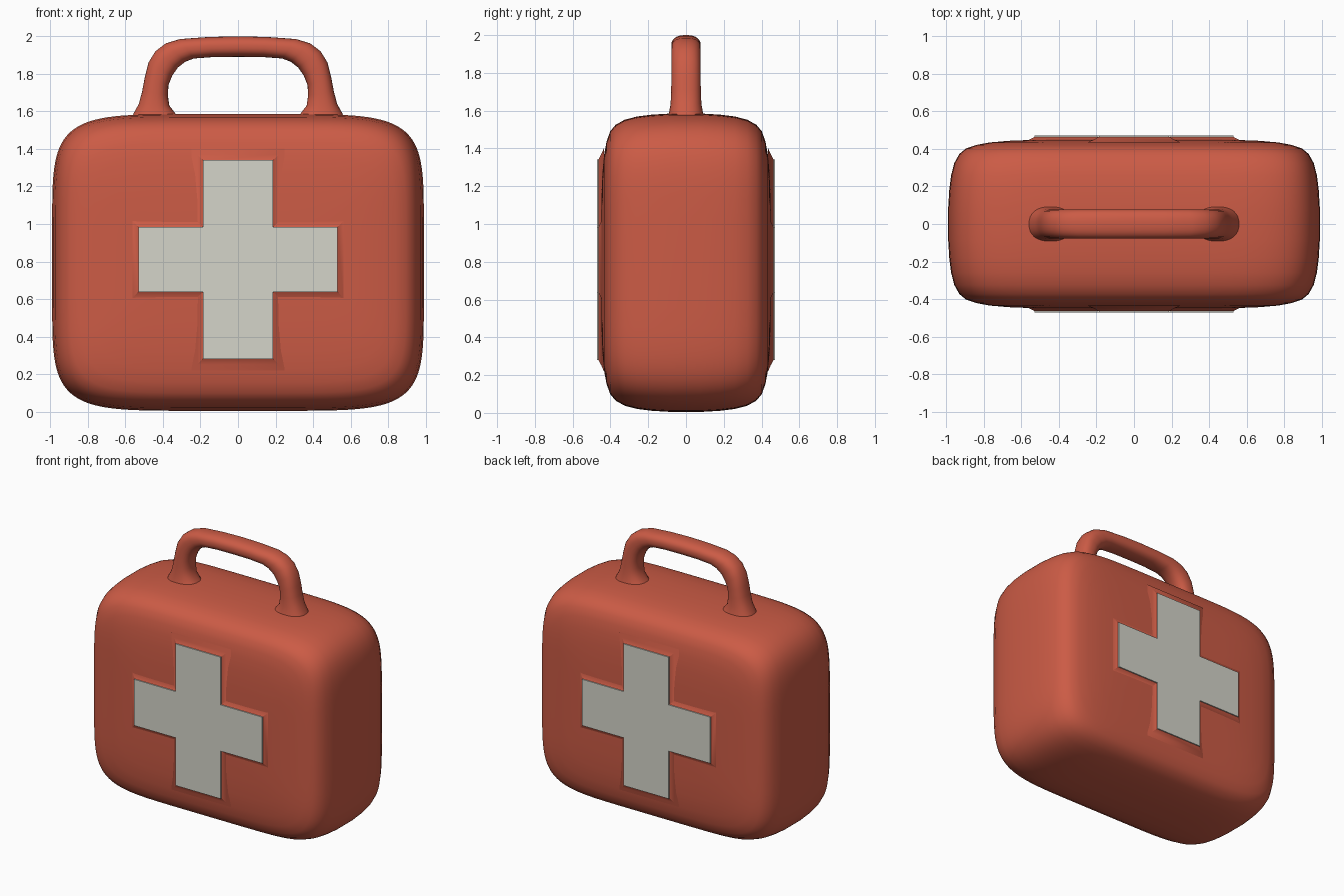
import bpy, bmesh, math

if "Cube" in bpy.data.objects:
    bpy.data.objects.remove(bpy.data.objects["Cube"])


def material(name, rgb):
    m = bpy.data.materials.new(name)
    m.diffuse_color = (*rgb, 1)
    m.use_nodes = True
    m.node_tree.nodes["Principled BSDF"].inputs["Base Color"].default_value = m.diffuse_color
    return m


RED = material("case red", (0.60, 0.105, 0.06))
WHITE = material("cross off white", (0.66, 0.66, 0.59))


def superellipse(a, b, n, count):
    """Rounded-rectangle outline as (u, v) pairs."""
    pts = []
    for i in range(count):
        t = 2 * math.pi * (i + 0.5) / count
        c, s = math.cos(t), math.sin(t)
        pts.append((a * math.copysign(abs(c) ** (2 / n), c),
                    b * math.copysign(abs(s) ** (2 / n), s)))
    return pts


def loft(name, rings, mats, angle, last_white=False, cap_start=True):
    """Skin a list of rings; optionally colour the last band and end cap white."""
    bm = bmesh.new()
    vr = [[bm.verts.new(p) for p in r] for r in rings]
    n = len(rings[0])
    for k in range(len(vr) - 1):
        for i in range(n):
            j = (i + 1) % n
            f = bm.faces.new((vr[k][i], vr[k][j], vr[k + 1][j], vr[k + 1][i]))
            f.material_index = int(last_white and k == len(vr) - 2)
    end = bm.faces.new(vr[-1])
    end.material_index = int(last_white)
    if cap_start:
        bm.faces.new(vr[0][::-1])
    bmesh.ops.recalc_face_normals(bm, faces=bm.faces)
    me = bpy.data.meshes.new(name)
    bm.to_mesh(me)
    bm.free()
    ob = bpy.data.objects.new(name, me)
    bpy.context.collection.objects.link(ob)
    for m in mats:
        me.materials.append(m)
    bpy.ops.object.select_all(action='DESELECT')
    ob.select_set(True)
    bpy.context.view_layer.objects.active = ob
    bpy.ops.object.shade_smooth_by_angle(angle=math.radians(angle))
    return ob


# Case body: bulging outline lofted front to back with soft edges
HX, HZ, CZ = 0.99, 0.79, 0.795
outline = superellipse(1, 1, 6, 112)
profile = [(0.0, 0.08), (0.006, 0.18), (0.016, 0.26), (0.033, 0.325),
           (0.06, 0.373), (0.095, 0.402), (0.15, 0.421), (0.22, 0.434),
           (0.32, 0.443), (0.45, 0.448), (0.62, 0.45)]
stations = [(d, -y) for d, y in reversed(profile)] + profile
loft("case_body",
     [[(u * (HX - d), y, CZ + v * (HZ - d)) for u, v in outline] for d, y in stations],
     [RED], 60)


# Raised crosses on front and back: red flared collar, off-white top
def cross_ring(g, y):
    ax, az, hx, hz = 0.187 + g, 0.173 + g, 0.53 + g, 0.53 + g
    quad = [(hx, az), (ax, az), (ax, hz)]
    pts = quad + [(-x, z) for x, z in quad[::-1]]
    pts += [(-x, -z) for x, z in pts]
    return [(x, y, 0.811 + z) for x, z in pts]


for side, label in ((-1, "front"), (1, "back")):
    steps = [(0.06, 0.435), (0.03, 0.448), (0.0, 0.464), (0.0, 0.472)]
    loft(label + "_cross", [cross_ring(g, side * y) for g, y in steps],
         [RED, WHITE], 35, last_white=True, cap_start=False)

# Carry handle: paired outer / inner outline points, plus depth half-width
half = [((0.57, 1.55), (0.31, 1.55), 0.10), ((0.555, 1.592), (0.335, 1.592), 0.09),
        ((0.528, 1.64), (0.365, 1.63), 0.082), ((0.51, 1.71), (0.373, 1.685), 0.079),
        ((0.497, 1.78), (0.37, 1.74), 0.078), ((0.477, 1.86), (0.35, 1.79), 0.078),
        ((0.44, 1.92), (0.32, 1.833), 0.078), ((0.385, 1.962), (0.28, 1.864), 0.078),
        ((0.31, 1.985), (0.235, 1.881), 0.078), ((0.16, 1.996), (0.13, 1.889), 0.078)]
path = half + [((0, 2.0), (0, 1.89), 0.078)]
path += [((-o[0], o[1]), (-i[0], i[1]), w) for o, i, w in half[::-1]]
section = superellipse(1, 1, 2.4, 28)
rings = []
for o, i, w in path:
    rings.append([((o[0] + i[0]) / 2 + u * (o[0] - i[0]) / 2, v * w,
                   (o[1] + i[1]) / 2 + u * (o[1] - i[1]) / 2) for u, v in section])
loft("carry_handle", rings, [RED], 60)
